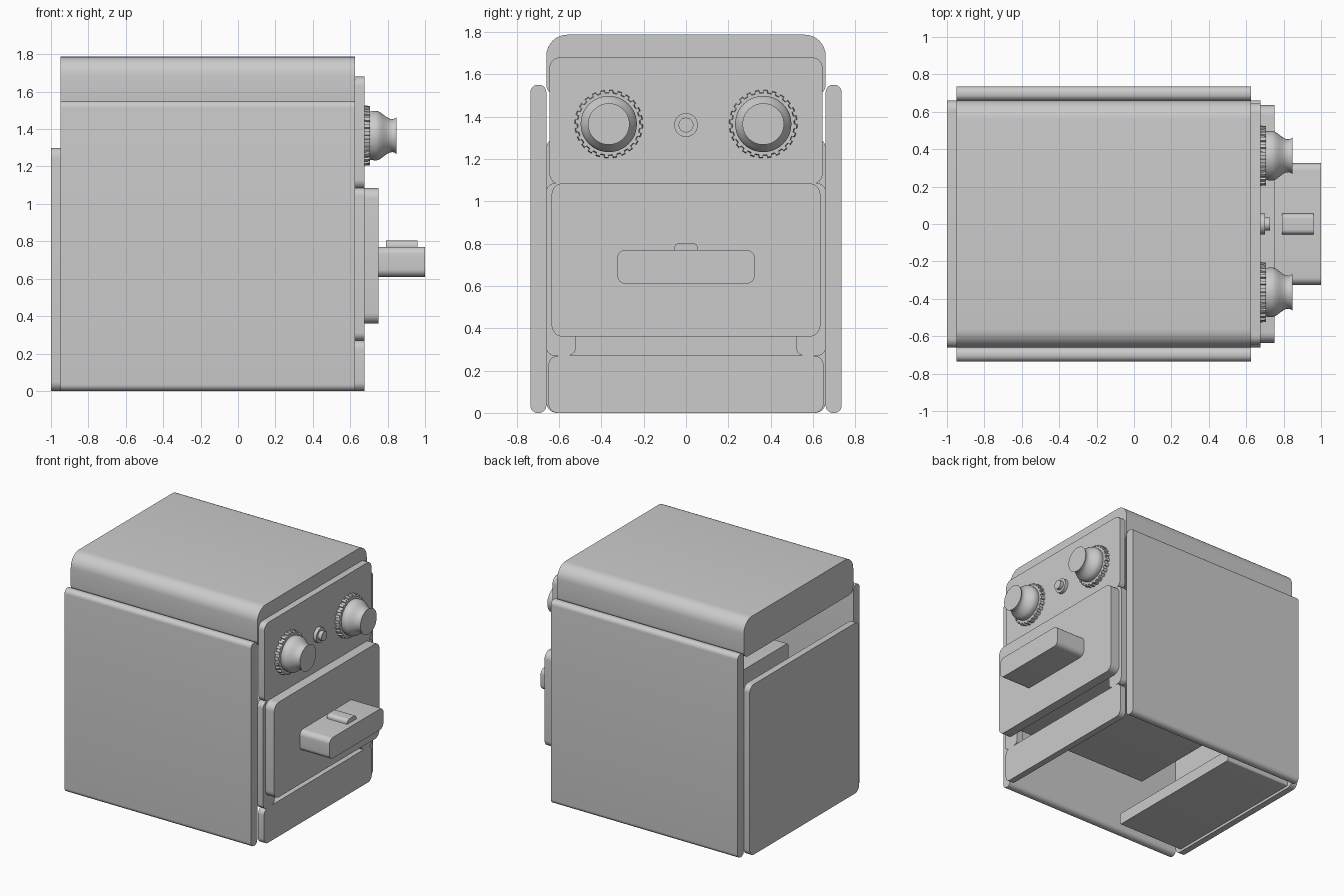
import bpy, bmesh, math

if "Cube" in bpy.data.objects:
    bpy.data.objects.remove(bpy.data.objects["Cube"])


def finish(name, bm):
    bmesh.ops.recalc_face_normals(bm, faces=bm.faces)
    me = bpy.data.meshes.new(name)
    bm.to_mesh(me)
    bm.free()
    ob = bpy.data.objects.new(name, me)
    bpy.context.collection.objects.link(ob)
    return ob


def loft(name, sections):
    """Join (x, [(y, z), ...]) sections with quads and cap both ends."""
    bm = bmesh.new()
    rings = [[bm.verts.new((x, y, z)) for y, z in pts] for x, pts in sections]
    n = len(rings[0])
    for a, b in zip(rings, rings[1:]):
        for i in range(n):
            j = (i + 1) % n
            bm.faces.new((a[i], a[j], b[j], b[i]))
    bm.faces.new(rings[0])
    bm.faces.new(rings[-1])
    return finish(name, bm)


def rounded(y0, y1, z0, z1, rt, rb, seg=8):
    pts = []
    corners = ((y1 - rt, z1 - rt, rt, 0), (y0 + rt, z1 - rt, rt, 90),
               (y0 + rb, z0 + rb, rb, 180), (y1 - rb, z0 + rb, rb, 270))
    for cy, cz, r, start in corners:
        for k in range(seg + 1):
            a = math.radians(start + 90 * k / seg)
            pts.append((cy + r * math.cos(a), cz + r * math.sin(a)))
    return pts


def slab(name, x0, x1, y0, y1, z0, z1, rt, rb=None):
    pts = rounded(y0, y1, z0, z1, rt, rt if rb is None else rb)
    return loft(name, [(x0, pts), (x1, pts)])


def circle(cy, cz, r, n=48):
    return [(cy + r * math.cos(2 * math.pi * i / n),
             cz + r * math.sin(2 * math.pi * i / n)) for i in range(n)]


def lathe(name, cy, cz, profile):
    return loft(name, [(x, circle(cy, cz, r)) for x, r in profile])


def gear(cy, cz, r0, r1, teeth=24):
    pts = []
    for t in range(teeth):
        for frac, r in ((0, r0), (0.45, r0), (0.5, r1), (0.95, r1)):
            a = 2 * math.pi * (t + frac) / teeth
            pts.append((cy + r * math.cos(a), cz + r * math.sin(a)))
    return pts


# Body shell
slab("lid", -0.95, 0.625, -0.66, 0.66, 1.50, 1.787, 0.10, 0.05)
slab("back_panel", -1.0, -0.95, -0.66, 0.66, 0.0, 1.30, 0.05)
slab("rear_floor", -0.97, -0.38, -0.61, 0.61, 0.02, 0.11, 0.01)
slab("control_panel", 0.625, 0.675, -0.645, 0.645, 1.08, 1.68, 0.05)
slab("lower_front_panel", 0.625, 0.675, -0.65, 0.65, 0.0, 0.27, 0.045)

for side, s in (("left", -1), ("right", 1)):
    # Side wall and the upright beside the drawer opening
    y0, y1 = sorted((s * 0.66, s * 0.735))
    slab("side_panel_" + side, -0.95, 0.625, y0, y1, 0.0, 1.55, 0.034)
    y0, y1 = sorted((s * 0.52, s * 0.66))
    slab("front_upright_" + side, 0.625, 0.675, y0, y1, 0.27, 1.085, 0.04)

    # Knob: ribbed ring and turned grip
    cy, cz = s * 0.365, 1.365
    loft("knob_ring_" + side, [(0.672, gear(cy, cz, 0.15, 0.162)),
                               (0.706, gear(cy, cz, 0.146, 0.158))])
    lathe("knob_grip_" + side, cy, cz,
          [(0.70, 0.126), (0.715, 0.131), (0.74, 0.133), (0.757, 0.127),
           (0.775, 0.114), (0.795, 0.099), (0.81, 0.091), (0.825, 0.088),
           (0.838, 0.091), (0.847, 0.098)])

# Indicator button between the knobs
lathe("button_base", 0, 1.36, [(0.672, 0.056), (0.70, 0.056)])
lathe("button_cap", 0, 1.36, [(0.695, 0.035), (0.728, 0.035)])

# Drawer
slab("drawer_box", -0.50, 0.68, -0.52, 0.52, 0.38, 1.05, 0.02)
slab("drawer_front", 0.675, 0.75, -0.635, 0.635, 0.36, 1.085, 0.055)
slab("drawer_handle", 0.75, 1.0, -0.325, 0.325, 0.61, 0.77, 0.04)
slab("release_button", 0.79, 0.96, -0.055, 0.055, 0.76, 0.803, 0.025, 0.005)

# Smooth curved surfaces, keep edges sharp
bpy.ops.object.select_all(action='SELECT')
bpy.context.view_layer.objects.active = bpy.context.selected_objects[0]
bpy.ops.object.shade_smooth_by_angle(angle=math.radians(30))
